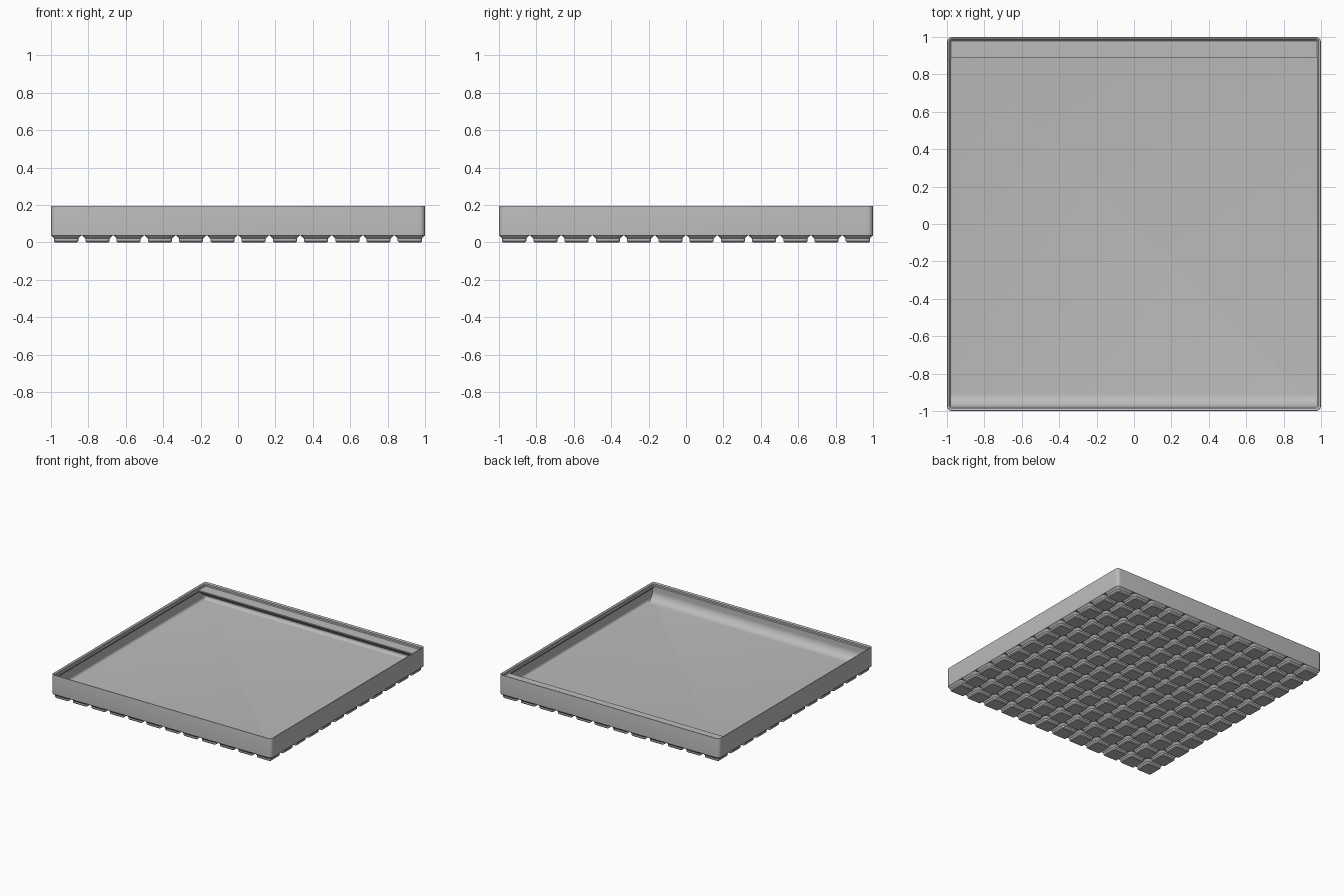
import bpy, bmesh
from math import sin, cos, pi, radians, tan

cube = bpy.data.objects.get("Cube")
if cube:
    bpy.data.objects.remove(cube)

HALF = 125.75            # tray half width in millimetres
S = 1 / HALF             # millimetres to units
R = 3.75                 # outer corner radius
PITCH, CELLS = 21, 12    # foot grid

grey = bpy.data.materials.new("grey plastic")
grey.use_nodes = True
COLOUR = (0.5, 0.5, 0.5, 1)
grey.diffuse_color = COLOUR
grey.node_tree.nodes["Principled BSDF"].inputs["Base Color"].default_value = COLOUR


def ring(bm, cx, cy, half, radius, z, seg=6):
    """Rounded square loop of vertices."""
    verts = []
    for q in range(4):
        sx, sy = ((1, 1), (-1, 1), (-1, -1), (1, -1))[q]
        for i in range(seg + 1):
            a = (q + i / seg) * pi / 2
            x = cx + sx * (half - radius) + radius * cos(a)
            y = cy + sy * (half - radius) + radius * sin(a)
            verts.append(bm.verts.new((x * S, y * S, z * S)))
    return verts


def loft(bm, cx, cy, half, profile, cap_end):
    """Skin rounded squares along a profile of (inset, z) points."""
    rings = [ring(bm, cx, cy, half - d, max(R - d, 0.08), z) for d, z in profile]
    n = len(rings[0])
    for a, b in zip(rings, rings[1:]):
        for i in range(n):
            j = (i + 1) % n
            bm.faces.new((a[i], a[j], b[j], b[i]))
    bm.faces.new(rings[0][::-1])
    if cap_end:
        bm.faces.new(rings[-1])


def prism(bm, profile, half_length):
    """Extrude a (y, z) outline along x."""
    ends = [[bm.verts.new((x * S, y * S, z * S)) for y, z in profile]
            for x in (-half_length, half_length)]
    n = len(profile)
    for i in range(n):
        j = (i + 1) % n
        bm.faces.new((ends[0][i], ends[0][j], ends[1][j], ends[1][i]))
    bm.faces.new(ends[0][::-1])
    bm.faces.new(ends[1])
    bmesh.ops.recalc_face_normals(bm, faces=bm.faces)


def finish(bm, name):
    mesh = bpy.data.meshes.new(name)
    bm.to_mesh(mesh)
    bm.free()
    mesh.materials.append(grey)
    obj = bpy.data.objects.new(name, mesh)
    bpy.context.collection.objects.link(obj)
    bpy.ops.object.select_all(action="DESELECT")
    obj.select_set(True)
    bpy.context.view_layer.objects.active = obj
    bpy.ops.object.shade_smooth_by_angle(angle=radians(30))


FLOOR, RIM, LIP, WALL = 7, 21, 2.6, 0.95

# Tray shell: outer wall, rounded rim, stacking lip, inner wall, floor fillet
shell = [(0, 4.75)]
shell += [(0.6 - 0.6 * cos(a), 23.95 + 0.6 * sin(a))
          for a in (radians(22.5 * i) for i in range(7))]
shell += [(1.9, 23.5), (1.9, 21.7), (LIP, RIM), (LIP, 19.8), (WALL, 18.15)]
FILLET = 2.8
shell += [(WALL + FILLET * (1 - cos(a)), FLOOR + FILLET * (1 - sin(a)))
          for a in (pi / 2 * i / 6 for i in range(7))]
bm = bmesh.new()
loft(bm, 0, 0, HALF, shell, True)
finish(bm, "tray_shell")

# Grid of stepped feet
foot = [(2.95, 0), (2.15, 0.8), (2.15, 2.6), (0, 4.75)]
bm = bmesh.new()
for i in range(CELLS):
    for j in range(CELLS):
        cx, cy = ((k - (CELLS - 1) / 2) * PITCH for k in (i, j))
        loft(bm, cx, cy, 10.25, foot, False)
finish(bm, "feet")

# Curved scoop along the front wall
SCOOP = 9
face = -HALF + LIP
arc = [(face + SCOOP * (1 - cos(a)), FLOOR + SCOOP * (1 - sin(a)))
       for a in (pi / 2 * i / 12 for i in range(13))]
bm = bmesh.new()
prism(bm, [(-124.4, FLOOR - 1), (-124.4, RIM), (face, RIM)] + arc
      + [(face + SCOOP, FLOOR - 1)], 124.4)
finish(bm, "front_scoop")

# Label shelf along the back wall, sloping underneath
BACK, EDGE = 124.4, 111.9
drop = (BACK - EDGE) * tan(radians(36))
bm = bmesh.new()
prism(bm, [(BACK, RIM), (EDGE, RIM), (EDGE, RIM - 1.2), (BACK, RIM - 1.2 - drop)], 124.4)
finish(bm, "label_shelf")
